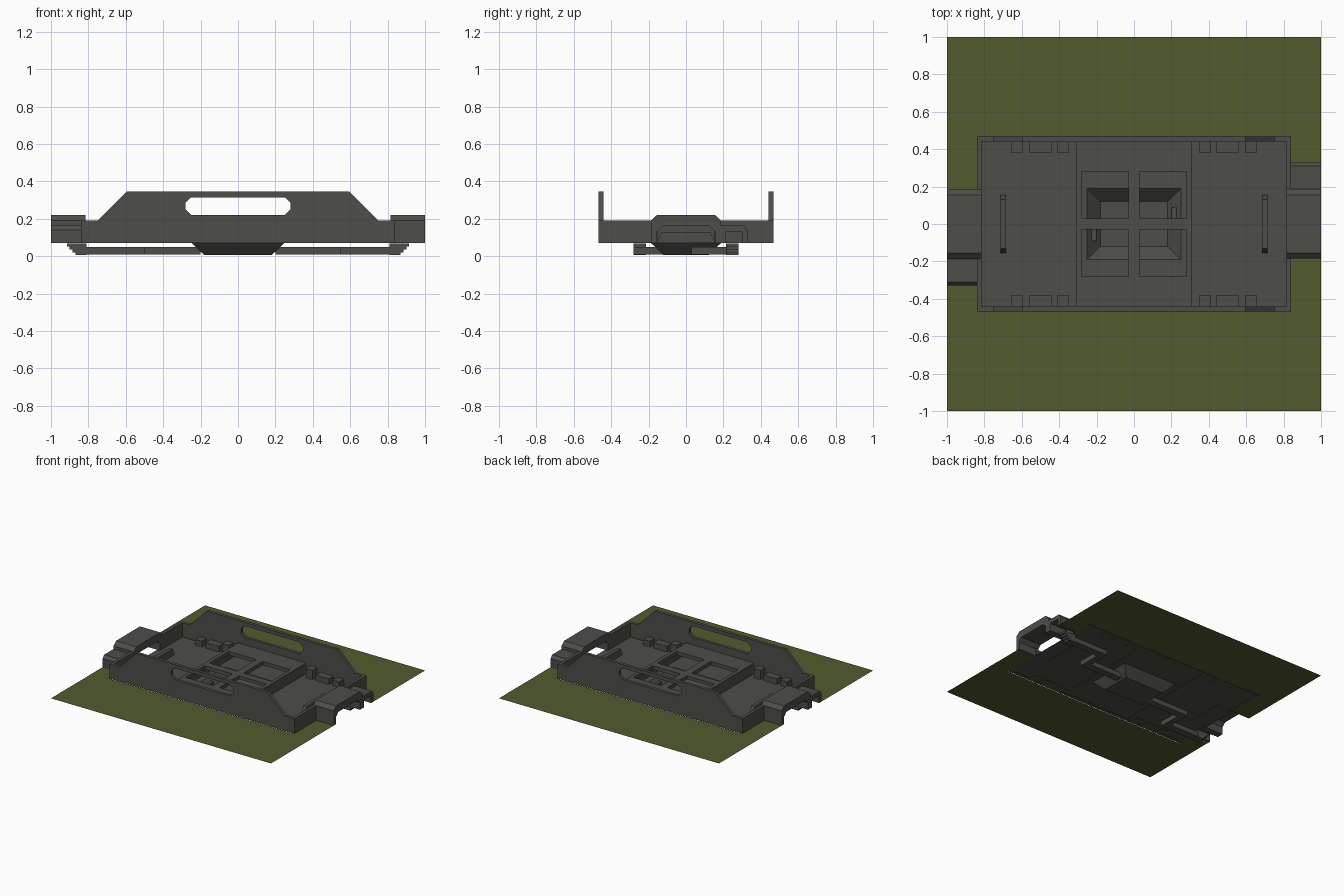
import bpy, bmesh
from mathutils import Vector

if "Cube" in bpy.data.objects:
    bpy.data.objects.remove(bpy.data.objects["Cube"])


def material(name, rgb):
    m = bpy.data.materials.new(name)
    m.diffuse_color = (*rgb, 1)
    m.use_nodes = True
    m.node_tree.nodes["Principled BSDF"].inputs["Base Color"].default_value = m.diffuse_color
    return m


GREY = material("dark_grey", (0.075, 0.075, 0.068))
OLIVE = material("olive_green", (0.085, 0.105, 0.028))
G = 0.07  # ground level; trenches reach down to z = 0


def finish(name, bm, mat=GREY):
    bmesh.ops.recalc_face_normals(bm, faces=bm.faces)
    me = bpy.data.meshes.new(name)
    bm.to_mesh(me)
    bm.free()
    me.materials.append(mat)
    ob = bpy.data.objects.new(name, me)
    bpy.context.collection.objects.link(ob)
    return ob


def prism(name, loops, axis, a, b):
    """Extrude 2D loops (outline plus optional holes) along axis from a to b."""
    bm = bmesh.new()
    for pts in loops:
        vs = [bm.verts.new((a, p, q) if axis == "x" else (p, a, q)) for p, q in pts]
        for i in range(len(vs)):
            bm.edges.new((vs[i - 1], vs[i]))
    bmesh.ops.triangle_fill(bm, edges=bm.edges[:], use_beauty=True)
    r = bmesh.ops.extrude_face_region(bm, geom=bm.faces[:], use_keep_orig=True)
    d = Vector((b - a, 0, 0)) if axis == "x" else Vector((0, b - a, 0))
    bmesh.ops.translate(bm, vec=d, verts=[v for v in r["geom"] if isinstance(v, bmesh.types.BMVert)])
    return finish(name, bm)


def box(name, x0, x1, y0, y1, z0, z1, taper=(0, 0)):
    """Box; taper pulls the lower edges inwards."""
    bm = bmesh.new()
    bmesh.ops.create_cube(bm, size=1)
    for v in bm.verts:
        low = v.co.z < 0
        sx, sy = v.co.x * 2, v.co.y * 2
        v.co = ((x0 + x1) / 2 + sx * ((x1 - x0) / 2 - low * taper[0]),
                (y0 + y1) / 2 + sy * ((y1 - y0) / 2 - low * taper[1]),
                z0 if low else z1)
    return finish(name, bm)


def sheet(name, xs, ys, z, hole, mat=GREY, thick=0):
    """Flat sheet on a grid, leaving out cells whose centre is in a hole."""
    bm = bmesh.new()
    for x0, x1 in zip(xs, xs[1:]):
        for y0, y1 in zip(ys, ys[1:]):
            if not hole((x0 + x1) / 2, (y0 + y1) / 2):
                bm.faces.new([bm.verts.new((x, y, z)) for x, y in
                              ((x0, y0), (x1, y0), (x1, y1), (x0, y1))])
    bmesh.ops.remove_doubles(bm, verts=bm.verts[:], dist=1e-5)
    ob = finish(name, bm, mat)
    for p in ob.data.polygons:
        if p.normal.z < 0:
            p.flip()
    if thick:
        mod = ob.modifiers.new("thickness", "SOLIDIFY")
        mod.thickness, mod.offset = thick, -1
    return ob


# ground with an opening for the bunker and its entrances
def ground_hole(x, y):
    if abs(x) < 0.84:
        return abs(y) < 0.47
    return -0.18 < (y if x > 0 else -y) < 0.33


sheet("ground", [-1, -0.84, 0.84, 1], [-1, -0.47, -0.33, -0.18, 0.18, 0.33, 0.47, 1], G,
      ground_hole, OLIVE)

# inner floor, open above the central pan
sheet("floor", [-0.84, -0.25, 0.25, 0.84], [-0.47, -0.19, 0.19, 0.47], G + 0.003,
      lambda x, y: abs(x) < 0.25 and abs(y) < 0.19)

# long side walls with sloping shoulders and a chamfered slot
wall = [(-0.84, G), (0.84, G), (0.84, 0.19), (0.75, 0.19), (0.595, 0.345),
        (-0.595, 0.345), (-0.75, 0.19), (-0.84, 0.19)]
slot = [(-0.28, 0.25), (-0.25, 0.22), (0.25, 0.22), (0.28, 0.25),
        (0.28, 0.285), (0.25, 0.315), (-0.25, 0.315), (-0.28, 0.285)]
prism("front_wall", [wall, slot], "y", -0.467, -0.442)
prism("back_wall", [wall, slot], "y", 0.442, 0.467)

# central platform with four square openings
cuts = [-0.28, -0.03, 0.03, 0.28]
sheet("platform_top", [-0.31] + cuts + [0.31], [-0.442] + cuts + [0.442], 0.16,
      lambda x, y: 0.03 < abs(x) < 0.28 and 0.03 < abs(y) < 0.28, thick=0.03)
# tapered pan below the platform
pan = box("central_pan", -0.25, 0.25, -0.19, 0.19, 0.005, G + 0.003, (0.07, 0.07))
bm = bmesh.new()
bm.from_mesh(pan.data)
bmesh.ops.delete(bm, geom=[f for f in bm.faces if f.normal.z > 0.9], context="FACES")
bm.to_mesh(pan.data)
bm.free()

# the two ends are the same part turned half round
for s, side in ((1, "right"), (-1, "left")):
    def tbox(name, x0, x1, y0, y1, z0, z1, taper=(0, 0)):
        xs, ys = sorted((s * x0, s * x1)), sorted((s * y0, s * y1))
        return box(f"{side}_{name}", *xs, *ys, z0, z1, taper)

    def tprism(name, pts, x0, x1):
        return prism(f"{side}_{name}", [[(s * y, z) for y, z in pts]], "x", s * x0, s * x1)

    # end walls beside the tunnel
    tbox("end_wall_a", 0.815, 0.84, 0.15, 0.445, G, 0.19)
    tbox("end_wall_b", 0.815, 0.84, -0.445, -0.15, G, 0.19)
    # entrance tunnel, open at both ends
    tprism("tunnel", [(-0.185, G), (-0.185, 0.19), (-0.155, 0.22), (0.155, 0.22), (0.187, 0.19),
                      (0.187, G), (0.155, G), (0.155, 0.13), (0.125, 0.16), (-0.125, 0.16),
                      (-0.155, 0.13), (-0.155, G)], 0.815, 1)
    # lower side annex with its own opening
    tprism("annex", [(0.185, G), (0.185, 0.165), (0.31, 0.165), (0.328, 0.14), (0.328, G),
                     (0.30, G), (0.30, 0.13), (0.21, 0.13), (0.21, G)], 0.84, 1)
    # low barrier inside the entrance
    tprism("barrier", [(-0.155, G), (-0.13, 0.13), (0.13, 0.13), (0.155, G)], 0.685, 0.715)
    # platform side wall
    tbox("platform_side", 0.30, 0.31, -0.442, 0.442, G, 0.16)
    # blocks along both long walls
    for w in (1, -1):
        for i, (x0, x1, h) in enumerate(((0.35, 0.41, 0.15), (0.44, 0.56, 0.12), (0.595, 0.655, 0.12))):
            tbox(f"wall_block_{i}", x0, x1, w * s * 0.38, w * s * 0.442, G, h)
    # sunken trench running from the pan to the entrance
    tbox("trench_inner", 0.2, 0.55, 0.03, 0.09, 0.01, 0.05)
    tbox("trench_cross", 0.50, 0.55, 0.03, 0.28, 0.01, 0.05)
    tbox("trench_outer", 0.50, 0.865, 0.22, 0.28, 0.01, 0.05)
    # steps climbing out of the trench
    for i in range(4):
        tbox(f"step_{i}", 0.81, 0.87 + i * 0.015, 0.215, 0.28, 0.005 + i * 0.0155, 0.0215 + i * 0.0155)
